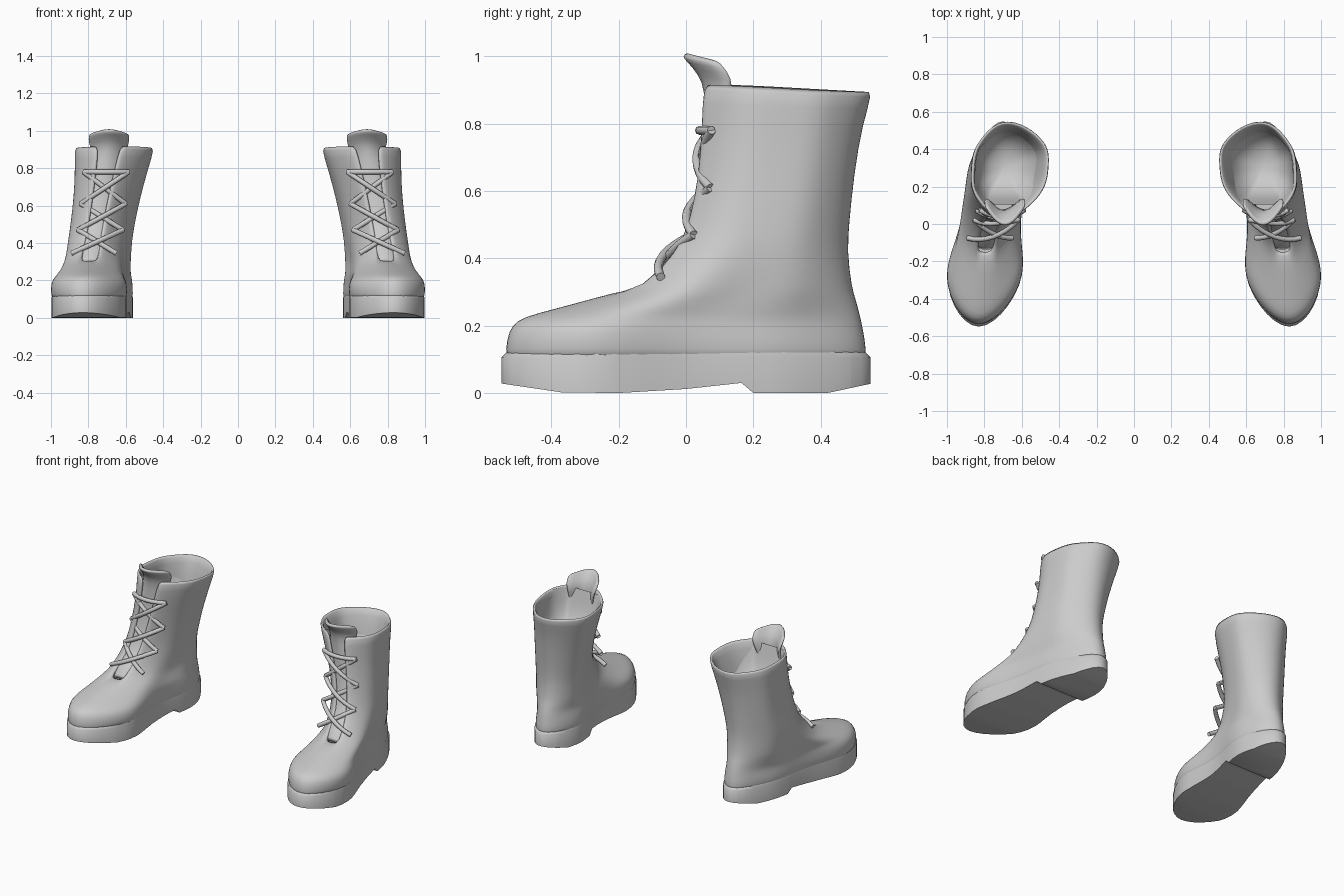
import bpy, bmesh, math
from mathutils import Vector

if "Cube" in bpy.data.objects:
    bpy.data.objects.remove(bpy.data.objects["Cube"])

grey = bpy.data.materials.new("grey_leather")
grey.diffuse_color = (0.6, 0.6, 0.6, 1)
grey.use_nodes = True
grey.node_tree.nodes["Principled BSDF"].inputs["Base Color"].default_value = grey.diffuse_color


def finish(ob, thickness=0, smooth=1, angle=40):
    """Thickness, rounding, mirrored second boot and shading."""
    ob.data.materials.clear()
    ob.data.materials.append(grey)
    if thickness:
        m = ob.modifiers.new("thickness", 'SOLIDIFY')
        m.thickness, m.offset = thickness, -1
    if smooth:
        ob.modifiers.new("round", 'SUBSURF').levels = smooth
        ob.modifiers["round"].render_levels = smooth
    ob.modifiers.new("pair", 'MIRROR').use_mirror_merge = False
    bpy.ops.object.select_all(action='DESELECT')
    ob.select_set(True)
    bpy.context.view_layer.objects.active = ob
    bpy.ops.object.shade_smooth_by_angle(angle=math.radians(angle))


def from_bmesh(name, bm):
    me = bpy.data.meshes.new(name)
    bm.to_mesh(me)
    bm.free()
    ob = bpy.data.objects.new(name, me)
    bpy.context.collection.objects.link(ob)
    return ob


def closed_spline(pts, steps=6, tension=0.6):
    out, n = [], len(pts)
    for i in range(n):
        p0, p1, p2, p3 = (Vector(pts[(i + k) % n]) for k in (-1, 0, 1, 2))
        a, b = (p2 - p0) * tension, (p3 - p1) * tension
        for s in range(steps):
            t = s / steps
            out.append(p1 * (2*t**3 - 3*t*t + 1) + a * (t**3 - 2*t*t + t)
                       + p2 * (3*t*t - 2*t**3) + b * (t**3 - t*t))
    return out


def outline(yf, xf, bl, br, wl, wr, hl, hr, xb, yb):
    """Boot section: front, ball, waist, heel, back."""
    y1, y2, y3 = (yf + (yb - yf) * f for f in (0.2, 0.52, 0.82))
    return closed_spline([(xf, yf), (br, y1), (wr, y2), (hr, y3),
                          (xb, yb), (hl, y3), (wl, y2), (bl, y1)])


# Upper: z, front y, front x, ball l/r, waist l/r, heel l/r, back x, back y
sections = [
    (.10, -.54, .83, .615, .995, .605, .925, .565, .855, .70, .54),
    (.16, -.535, .83, .61, 1.0, .605, .925, .565, .855, .70, .533),
    (.20, -.52, .83, .62, .993, .605, .92, .57, .85, .70, .525),
    (.225, -.49, .825, .645, .97, .605, .915, .575, .85, .70, .52),
    (.25, -.39, .82, .66, .95, .605, .91, .58, .85, .70, .513),
    (.28, -.28, .81, .665, .93, .605, .905, .58, .85, .70, .505),
    (.315, -.15, .795, .665, .915, .60, .90, .58, .85, .70, .493),
    (.42, -.05, .775, .65, .89, .58, .90, .58, .845, .70, .48),
    (.50, -.01, .76, .635, .875, .565, .89, .57, .84, .70, .485),
    (.65, .02, .735, .60, .855, .53, .875, .545, .835, .69, .50),
    (.80, .028, .71, .55, .84, .485, .87, .51, .825, .68, .525),
    (.922, .03, .69, .51, .845, .447, .873, .49, .82, .675, .557),
]
bm = bmesh.new()
rings = []
for k, (z, *rest) in enumerate(sections):
    slope = 0.055 if k == len(sections) - 1 else 0
    rings.append([bm.verts.new((p.x, p.y, z - slope * (p.y - .05)))
                  for p in outline(*rest)])
n = len(rings[0])
for k in range(len(rings) - 1):
    a, b = rings[k], rings[k + 1]
    for i in range(n):
        # open throat down the front of the shaft
        if sections[k][0] > .3 and min(i, n - 1 - i) < 2:
            continue
        j = (i + 1) % n
        bm.faces.new((a[i], a[j], b[j], b[i]))
finish(from_bmesh("boot_upper", bm), thickness=.024)

# Lining: smooth bowl inside the shaft, following the collar (size, z, centre x)
bm = bmesh.new()
prev = None
for r, z, cx in [(.92, .895, .667), (.87, .85, .67), (.80, .78, .678),
                 (.68, .71, .685), (.5, .66, .69), (.28, .635, .69), (.08, .625, .69)]:
    ring = [bm.verts.new((cx + (p.x - .667) * r, .31 + max(p.y - .31, -.225) * r,
                          z - .05 * (p.y - .3) * r))
            for p in outline(*sections[-1][1:])]
    for i in range(n if prev else 0):
        j = (i + 1) % n
        bm.faces.new((prev[i], prev[j], ring[j], ring[i]))
    prev = ring
bm.faces.new(prev)
finish(from_bmesh("lining", bm), angle=80)

# Sole: extruded outline, underside shaped by a profile along y
profile = [(-.56, .03), (-.37, .002), (-.2, 0), (0, .012), (.165, .03),
           (.2, 0), (.42, 0), (.56, .03)]


def underside(y):
    for (y0, z0), (y1, z1) in zip(profile, profile[1:]):
        if y <= y1:
            return z0 + (z1 - z0) * max(0, (y - y0) / (y1 - y0))
    return profile[-1][1]


def sole_ring(sx, sy, z):
    return [bm.verts.new((.76 + (p.x - .76) * sx, p.y * sy, z))
            for p in outline(*sections[0][1:])]


bm = bmesh.new()
low, mid, top = (sole_ring(1, 1.016, 0), sole_ring(.997, 1.016, .105),
                 sole_ring(.975, .98, .125))
for i in range(n):
    j = (i + 1) % n
    bm.faces.new((low[i], low[j], mid[j], mid[i]))
    bm.faces.new((mid[i], mid[j], top[j], top[i]))
bm.faces.new(top)
bm.faces.new(low[::-1])
for y, _ in profile[1:-1] + [(-.46, 0), (-.1, 0), (.08, 0), (.49, 0)]:
    bmesh.ops.bisect_plane(bm, geom=bm.verts[:] + bm.edges[:] + bm.faces[:],
                           plane_co=(0, y, 0), plane_no=(0, 1, 0))
for v in bm.verts:
    if v.co.z < .01:
        v.co.z = underside(v.co.y - 1e-5)
finish(from_bmesh("sole", bm), smooth=0, angle=62)

# Tongue: z, centre y, centre x, half width, bow
tongue = [(.305, -.15, .79, .055, .01), (.42, -.028, .775, .075, .015),
          (.50, .015, .76, .085, .02), (.65, .05, .735, .09, .025),
          (.80, .055, .71, .092, .035), (.90, .052, .69, .10, .08),
          (.945, .033, .69, .117, .10), (.985, -.002, .69, .12, .105),
          (1.0, -.018, .69, .11, .11)]
bm = bmesh.new()
rows = [[bm.verts.new((x + w * s, y + bow * s * s, z - .015 * s * s))
         for s in (-1, -.6, -.2, .2, .6, 1)] for z, y, x, w, bow in tongue]
for a, b in zip(rows, rows[1:]):
    for i in range(5):
        bm.faces.new((a[i], a[i + 1], b[i + 1], b[i]))
finish(from_bmesh("tongue", bm), thickness=.022)


# Laces: crossing cords between eyelet levels (z, y, centre x)
def lace(name, a, b, bulge):
    cu = bpy.data.curves.new(name, 'CURVE')
    cu.dimensions = '3D'
    cu.bevel_depth, cu.bevel_resolution, cu.use_fill_caps = .0135, 2, True
    sp = cu.splines.new('POLY')
    sp.points.add(8)
    for i, p in enumerate(sp.points):
        t = i / 8
        q = Vector(a).lerp(Vector(b), t)
        p.co = (q.x, q.y - bulge * 4 * t * (1 - t), q.z, 1)
    ob = bpy.data.objects.new(name, cu)
    bpy.context.collection.objects.link(ob)
    bpy.ops.object.select_all(action='DESELECT')
    ob.select_set(True)
    bpy.context.view_layer.objects.active = ob
    bpy.ops.object.convert(target='MESH')
    finish(bpy.context.object, smooth=0, angle=60)


levels = [(.345, -.075, .77), (.47, .022, .735), (.61, .072, .72), (.78, .075, .705)]
eyelet = lambda lv, side: (lv[2] + .12 * side, lv[1], lv[0])
for k, (lo, hi) in enumerate(zip(levels, levels[1:])):
    lace(f"lace_rising_{k}", eyelet(lo, -1), eyelet(hi, 1), .025)
    lace(f"lace_falling_{k}", eyelet(lo, 1), eyelet(hi, -1), .042)
lace("lace_top_bar", eyelet(levels[3], -1), eyelet(levels[3], 1), .035)
